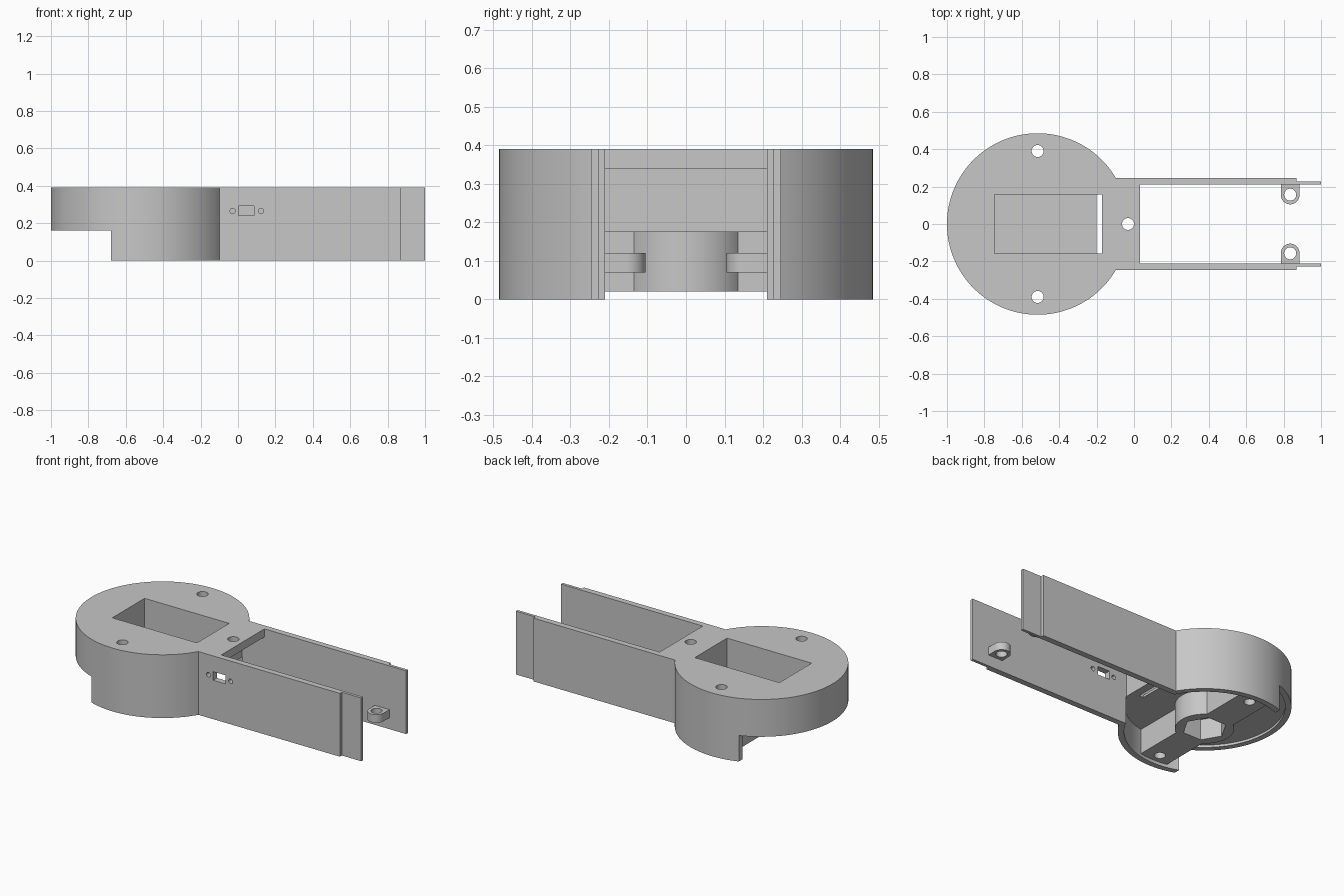
import bpy, bmesh, math
from math import cos, sin, pi, radians

if "Cube" in bpy.data.objects:
    bpy.data.objects.remove(bpy.data.objects["Cube"])

grey = bpy.data.materials.new("plain grey")
grey.use_nodes = True
colour = (0.57, 0.57, 0.57, 1)
grey.diffuse_color = colour
grey.node_tree.nodes["Principled BSDF"].inputs["Base Color"].default_value = colour

CX, RADIUS, TOP = -0.515, 0.485, 0.39   # disc centre, disc radius, overall height
ARM_OUT, ARM_IN, TAB_OUT = 0.247, 0.21, 0.228
STEP = 0.868                            # where the arms thin into end tabs
FLOOR = 0.175                           # underside of the thick disc


def arc(cx, cy, r, a, b, n):
    return [(cx + r * cos(a + (b - a) * i / n), cy + r * sin(a + (b - a) * i / n))
            for i in range(n + 1)]


def circle(cx, cy, r, n=48):
    return arc(cx, cy, r, 0, 2 * pi, n)[:-1]


def rect(x0, x1, y0, y1):
    return [(x0, y0), (x1, y0), (x1, y1), (x0, y1)]


def prism(name, outline, lo, hi, sideways=False):
    """Extrude an outline along z, or an x-z outline along y when sideways."""
    bm = bmesh.new()
    rings = [[bm.verts.new((u, d, v) if sideways else (u, v, d)) for u, v in outline]
             for d in (lo, hi)]
    bm.faces.new(rings[0])
    bm.faces.new(rings[1])
    for i in range(len(outline)):
        bm.faces.new((rings[0][i - 1], rings[0][i], rings[1][i], rings[1][i - 1]))
    bm.normal_update()
    bmesh.ops.recalc_face_normals(bm, faces=bm.faces)
    if bm.calc_volume(signed=True) < 0:
        bmesh.ops.reverse_faces(bm, faces=bm.faces)
    mesh = bpy.data.meshes.new(name)
    bm.to_mesh(mesh)
    bm.free()
    mesh.materials.append(grey)
    obj = bpy.data.objects.new(name, mesh)
    bpy.context.collection.objects.link(obj)
    return obj


def activate(obj):
    bpy.ops.object.select_all(action='DESELECT')
    obj.select_set(True)
    bpy.context.view_layer.objects.active = obj


def cut(obj, outline, lo, hi, sideways=False):
    cutter = prism("cutter", outline, lo, hi, sideways)
    cutter.hide_render = True
    mod = obj.modifiers.new("cut", 'BOOLEAN')
    mod.operation, mod.solver, mod.object = 'DIFFERENCE', 'EXACT', cutter
    activate(obj)
    bpy.ops.object.modifier_apply(modifier=mod.name)
    bpy.data.objects.remove(cutter)


def finish(obj):
    activate(obj)
    bpy.ops.object.shade_smooth_by_angle(angle=radians(30))


# Housing: round head, two long arms and thinner end tabs
a = math.asin(ARM_OUT / RADIUS)
outline = arc(CX, 0, RADIUS, a, 2 * pi - a, 128) + [
    (STEP, -ARM_OUT), (STEP, -TAB_OUT), (1, -TAB_OUT),
    (1, TAB_OUT), (STEP, TAB_OUT), (STEP, ARM_OUT)]
housing = prism("housing", outline, 0, TOP)

# Hollow under the head, and the relieved lower rim
cut(housing, circle(CX, 0, 0.45, 128), -0.1, FLOOR)
cut(housing, rect(-1.1, -0.68, -0.6, 0.6), -0.1, 0.16)

# Channel between the arms, leaving a thin top bridge
cut(housing, [(-0.12, -0.1), (1.1, -0.1), (1.1, 0.5), (0.033, 0.5),
              (0.033, 0.34), (-0.12, 0.34)], -ARM_IN, ARM_IN, True)

# Top pocket with a through slot at one end
cut(housing, [(-0.747, 0.19), (-0.2, 0.19), (-0.2, 0.1), (-0.17, 0.1),
              (-0.17, 0.5), (-0.747, 0.5)], -0.157, 0.157, True)

# Screw holes
screws = [(CX, 0.39), (CX, -0.39), (-0.032, 0)]
for x, y in screws:
    cut(housing, circle(x, y, 0.032), -0.1, 0.5)

# Switch window and its two small holes in the front arm
cut(housing, rect(0.004, 0.086, 0.24, 0.293), -0.3, -0.15, True)
for x in (-0.029, 0.123):
    cut(housing, circle(x, 0.265, 0.014, 24), -0.3, -0.15, True)
finish(housing)

# Cross bar with a round boss and hexagonal socket
HALF, BOSS, END = 0.095, 0.165, 0.455
t = math.acos(HALF / BOSS)
outline = (arc(CX, 0, BOSS, -t, t, 32) + [(CX + HALF, END), (CX - HALF, END)]
           + arc(CX, 0, BOSS, pi - t, pi + t, 32) + [(CX - HALF, -END), (CX + HALF, -END)])
bar = prism("cross_bar", outline, 0.02, FLOOR + 0.005)
cut(bar, circle(CX, 0, 0.125, 6), -0.1, 0.15)
for x, y in screws[:2]:
    cut(bar, circle(x, y, 0.032), -0.1, 0.5)
finish(bar)

# Screw lugs inside the arm ends
for side, label in ((1, "back"), (-1, "front")):
    tip = arc(0.835, 0.155, 0.05, pi, 2 * pi, 24) + [(0.885, 0.215), (0.785, 0.215)]
    lug = prism(label + "_lug", [(x, side * y) for x, y in tip], 0.07, 0.12)
    cut(lug, circle(0.835, side * 0.157, 0.032), 0, 0.2)
    finish(lug)
